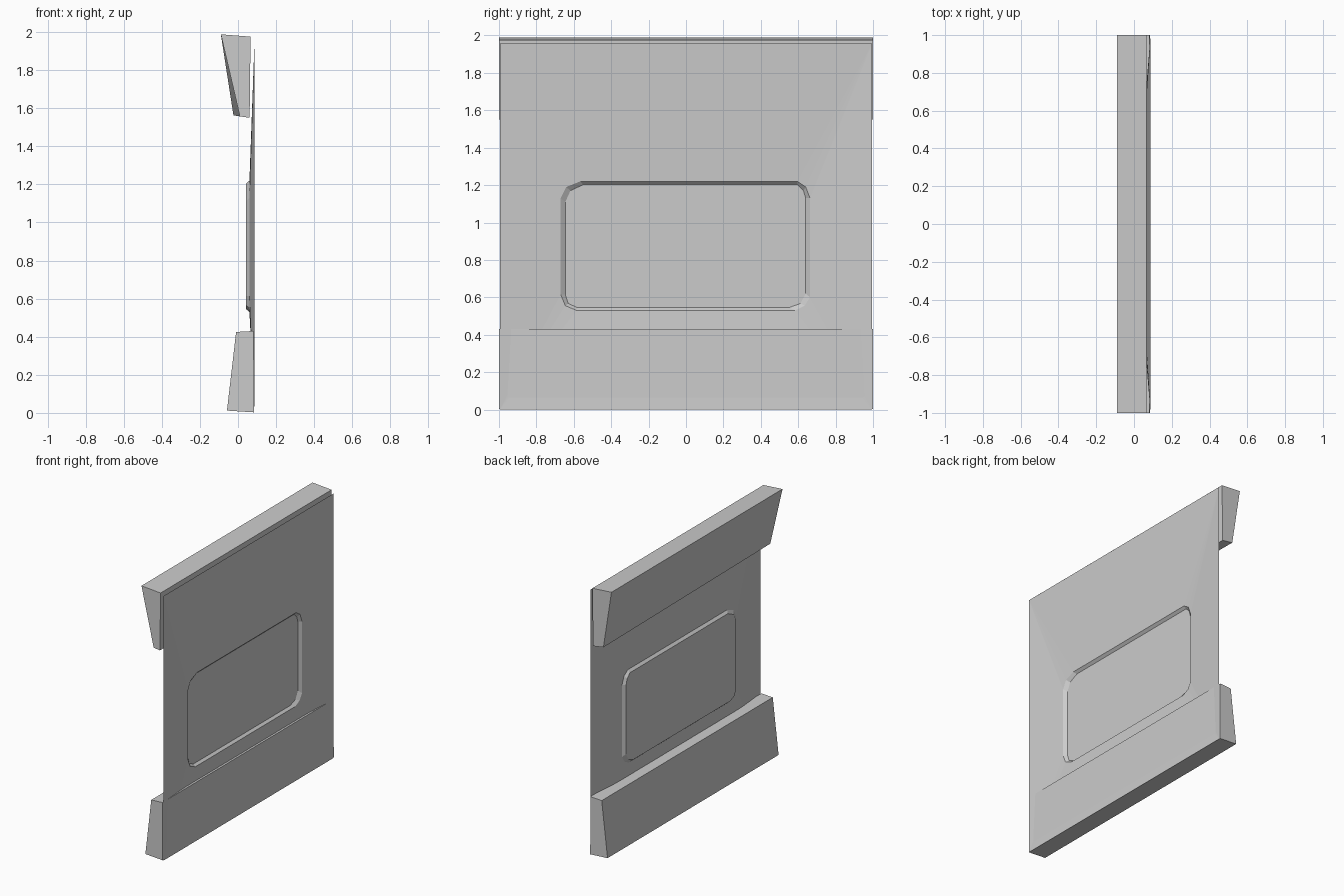
import bpy, bmesh

if "Cube" in bpy.data.objects:
    bpy.data.objects.remove(bpy.data.objects["Cube"])


def finish(bm, name):
    bmesh.ops.recalc_face_normals(bm, faces=bm.faces[:])
    mesh = bpy.data.meshes.new(name)
    bm.to_mesh(mesh)
    bm.free()
    obj = bpy.data.objects.new(name, mesh)
    bpy.context.collection.objects.link(obj)
    return obj


def beam(name, near, far):
    """Tapered beam between two (x, z) end profiles at y = -1 and y = 1."""
    bm = bmesh.new()
    a = [bm.verts.new((x, -1, z)) for x, z in near]
    b = [bm.verts.new((x, 1, z)) for x, z in far]
    bm.faces.new(a)
    bm.faces.new(b)
    n = len(a)
    for i in range(n):
        j = (i + 1) % n
        bm.faces.new((a[i], a[j], b[j], b[i]))
    return finish(bm, name)


# Top beam, narrower at the bottom of its near end
top = [(-0.09, 1.988), (0.066, 1.976), (0.061, 1.55)]
beam("top_beam", top + [(0.01, 1.557)], top + [(-0.024, 1.563)])

# Bottom beam, its upper lip pokes through the dished panel
low = [(-0.058, 0.012), (0.084, 0.003), (0.082, 0.43), (-0.01, 0.425)]
beam("bottom_beam", low, low)

# Dished sheet panel with a recessed, bevel-cornered window (y, z outlines,
# three points per corner: bottom left, bottom right, top right, top left)
corners = [(-0.995, 0), (0.995, 0), (0.995, 1.957), (-0.995, 1.957)]
rim = [(-.67, .615), (-.645, .555), (-.585, .53),
       (.585, .53), (.635, .555), (.663, .60),
       (.663, 1.13), (.64, 1.19), (.595, 1.22),
       (-.565, 1.22), (-.64, 1.19), (-.67, 1.13)]
floor = [(-.645, .615), (-.63, .567), (-.58, .545),
         (.55, .545), (.612, .567), (.64, .62),
         (.64, 1.13), (.628, 1.17), (.596, 1.203),
         (-.548, 1.203), (-.618, 1.17), (-.645, 1.11)]
bm = bmesh.new()
c = [bm.verts.new((0.087, y, z)) for y, z in corners]
r = [bm.verts.new((0.06, y, z)) for y, z in rim]
f = [bm.verts.new((0.042, y, z)) for y, z in floor]
for k in range(4):
    p = r[3 * k:3 * k + 3]
    bm.faces.new((c[k], p[1], p[0]))
    bm.faces.new((c[k], p[2], p[1]))
    bm.faces.new((c[k], c[(k + 1) % 4], r[(3 * k + 3) % 12], p[2]))
for i in range(12):
    j = (i + 1) % 12
    bm.faces.new((r[i], r[j], f[j], f[i]))
bm.faces.new(f)
finish(bm, "wall_panel")
